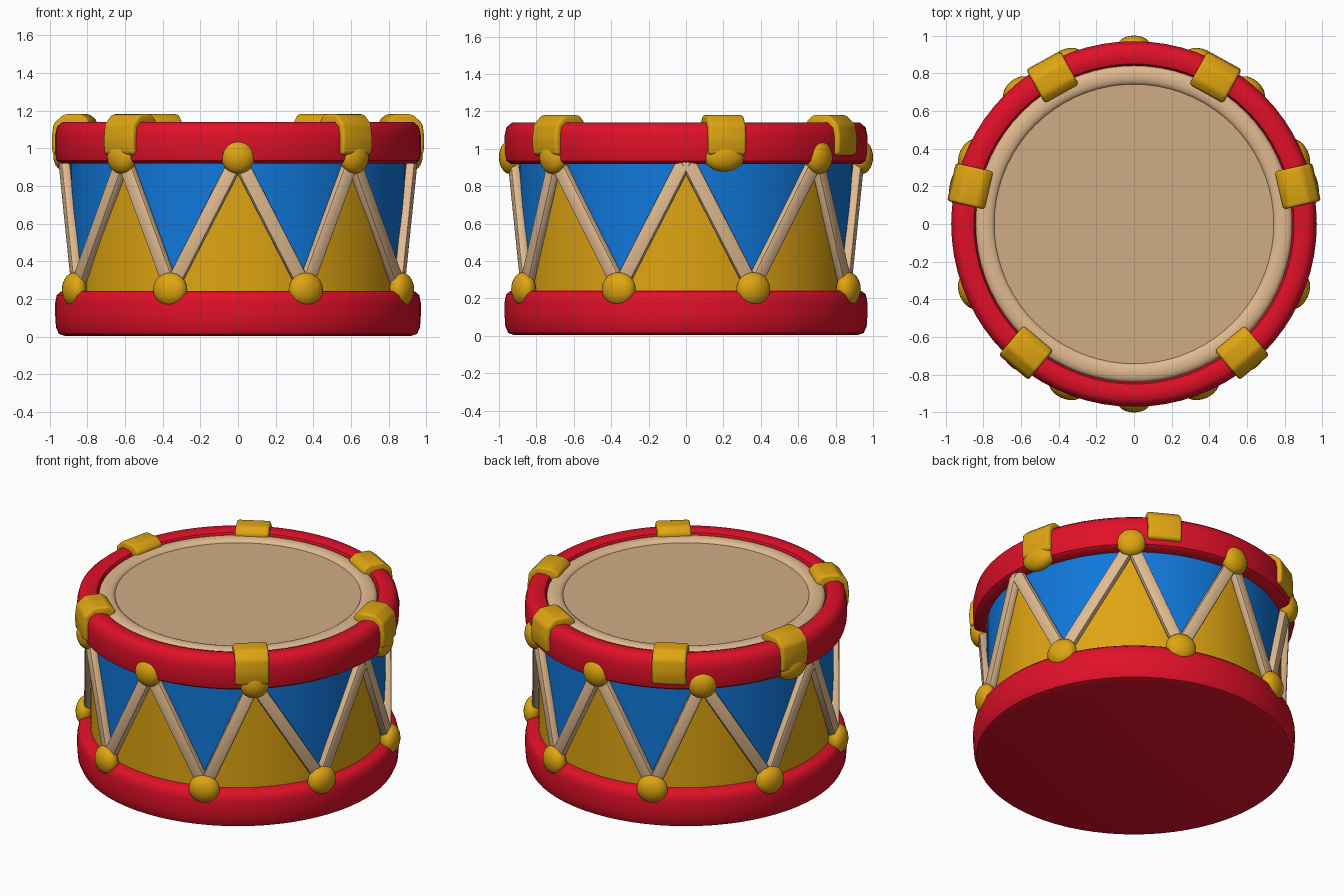
import bpy, bmesh
from math import radians, sin, cos, pi
from mathutils import Vector, Matrix

if "Cube" in bpy.data.objects:
    bpy.data.objects.remove(bpy.data.objects["Cube"], do_unlink=True)


def material(name, hex_code):
    """Flat colour given as an sRGB hex string."""
    srgb = [int(hex_code[i:i + 2], 16) / 255 for i in (0, 2, 4)]
    lin = [c / 12.92 if c < 0.04 else ((c + 0.055) / 1.055) ** 2.4 for c in srgb]
    m = bpy.data.materials.new(name)
    m.use_nodes = True
    m.diffuse_color = (*lin, 1)
    m.node_tree.nodes["Principled BSDF"].inputs["Base Color"].default_value = (*lin, 1)
    return m


RED = material("red", "E01028")
GOLD = material("gold yellow", "DFA512")
BLUE = material("blue", "1078DA")
CREAM = material("cream", "E0BA90")
TAN = material("tan skin", "CFAC84")


def finish(name, bm, *mats):
    bmesh.ops.recalc_face_normals(bm, faces=bm.faces)
    mesh = bpy.data.meshes.new(name)
    bm.to_mesh(mesh)
    bm.free()
    for m in mats:
        mesh.materials.append(m)
    obj = bpy.data.objects.new(name, mesh)
    bpy.context.collection.objects.link(obj)
    bpy.ops.object.select_all(action="DESELECT")
    obj.select_set(True)
    bpy.context.view_layer.objects.active = obj
    bpy.ops.object.shade_smooth_by_angle(angle=radians(40))
    return obj


def lathe(name, profile, mat, closed=False, segments=72):
    """Spin an (r, z) profile around the z axis."""
    bm = bmesh.new()
    verts = [bm.verts.new((r, 0, z)) for r, z in profile]
    pairs = list(zip(verts, verts[1:] + verts[:1]))
    edges = [bm.edges.new(p) for p in (pairs if closed else pairs[:-1])]
    bmesh.ops.spin(bm, geom=verts + edges, cent=(0, 0, 0), axis=(0, 0, 1),
                   angle=2 * pi, steps=segments)
    bmesh.ops.remove_doubles(bm, verts=bm.verts, dist=0.0005)
    return finish(name, bm, mat)


def around(angle, r, z):
    a = radians(angle)
    return Vector((r * cos(a), r * sin(a), z))


# Hoops
lathe("bottom_hoop", [(0, 0.005), (0.92, 0.005), (0.95, 0.015), (0.966, 0.05),
                      (0.97, 0.11), (0.97, 0.18), (0.962, 0.22), (0.94, 0.24),
                      (0.87, 0.245)], RED)
lathe("top_hoop", [(0.84, 0.94), (0.86, 0.92), (0.94, 0.92), (0.962, 0.935),
                   (0.97, 0.97), (0.97, 1.07), (0.96, 1.115), (0.93, 1.14),
                   (0.88, 1.14), (0.85, 1.13), (0.84, 1.11)], RED, closed=True)

# Drum head with its rounded rim
lathe("drum_skin", [(0, 1.112), (0.75, 1.112)], TAN)
lathe("skin_rim", [(0.738, 1.105)] +
      [(0.79 - 0.05 * cos(t * pi / 8), 1.108 + 0.025 * sin(t * pi / 8)) for t in range(9)] +
      [(0.845, 1.09)], CREAM)

# Lacing corners, alternating top and bottom around the drum
top_angles = [-90, -49, 0, 49, 90, 131, 180, 229]
low_angles = [-67.5 + 45 * i for i in range(8)]
TOP_Z, LOW_Z = 0.95, 0.26
corners = []
for t, b in zip(top_angles, low_angles):
    corners += [(t, TOP_Z), (b, LOW_Z)]
corners.append((270, TOP_Z))

# Shell cut along the zigzag: blue above, yellow below
bm = bmesh.new()
columns = []
STEPS = 6
for (a0, z0), (a1, z1) in zip(corners, corners[1:]):
    for i in range(STEPS):
        f = i / STEPS
        a, z = a0 + (a1 - a0) * f, z0 + (z1 - z0) * f
        columns.append([bm.verts.new(around(a, 0.89, h)) for h in (0.22, z, 0.97)])
for c, d in zip(columns, columns[1:] + columns[:1]):
    for k in range(2):
        bm.faces.new((c[k], d[k], d[k + 1], c[k + 1])).material_index = k
finish("shell", bm, GOLD, BLUE)

# Lacing straps
for (a0, z0), (a1, z1) in zip(corners, corners[1:]):
    p, q = around(a0, 0.925, z0), around(a1, 0.925, z1)
    along = (q - p).normalized()
    out = Vector((p.x + q.x, p.y + q.y, 0))
    out = (out - along * out.dot(along)).normalized()
    side = along.cross(out)
    frame = Matrix((side, out, along)).transposed().to_4x4()
    bm = bmesh.new()
    bmesh.ops.create_cube(bm, size=1)
    bmesh.ops.scale(bm, vec=(0.078, 0.05, (q - p).length), verts=bm.verts)
    bmesh.ops.bevel(bm, geom=bm.edges[:], offset=0.014, segments=2,
                    profile=0.5, affect="EDGES")
    bmesh.ops.transform(bm, matrix=Matrix.Translation((p + q) / 2) @ frame, verts=bm.verts)
    finish("lacing_strap", bm, CREAM)


def knob(name, angle, z, width, height):
    """Flattened button facing outward."""
    bm = bmesh.new()
    bmesh.ops.create_uvsphere(bm, u_segments=24, v_segments=14, radius=1)
    bmesh.ops.scale(bm, vec=(0.06, width, height), verts=bm.verts)
    place = Matrix.Translation(around(angle, 0.94, z)) @ Matrix.Rotation(radians(angle), 4, "Z")
    bmesh.ops.transform(bm, matrix=place, verts=bm.verts)
    finish(name, bm, GOLD)


for a in top_angles:
    if a in (0, 180):      # side buttons sit under the side clips
        knob("side_button", 12.5 if a == 0 else 167.5, 0.96, 0.112, 0.082)
    else:
        knob("top_button", a, 0.955, 0.09, 0.09)
for a in low_angles:
    knob("bottom_button", a, 0.25, 0.095, 0.09)

# Clips folded over the top hoop
clip_profile = [(0.79, 1.09), (0.79, 1.15), (0.83, 1.182), (0.93, 1.18), (0.985, 1.13),
                (0.995, 1.05), (0.99, 0.97), (0.945, 0.96), (0.94, 1.09)]
for a in (61, 119, 13, 167, -50, 230):
    bm = bmesh.new()
    face = bm.faces.new([bm.verts.new((r, -0.103, z)) for r, z in clip_profile])
    ext = bmesh.ops.extrude_face_region(bm, geom=[face])
    bmesh.ops.translate(bm, vec=(0, 0.206, 0),
                        verts=[g for g in ext["geom"] if isinstance(g, bmesh.types.BMVert)])
    bmesh.ops.recalc_face_normals(bm, faces=bm.faces)
    bmesh.ops.bevel(bm, geom=bm.edges[:], offset=0.016, segments=3,
                    profile=0.5, affect="EDGES")
    bmesh.ops.rotate(bm, matrix=Matrix.Rotation(radians(a), 3, "Z"), verts=bm.verts)
    finish("hoop_clip", bm, GOLD)
